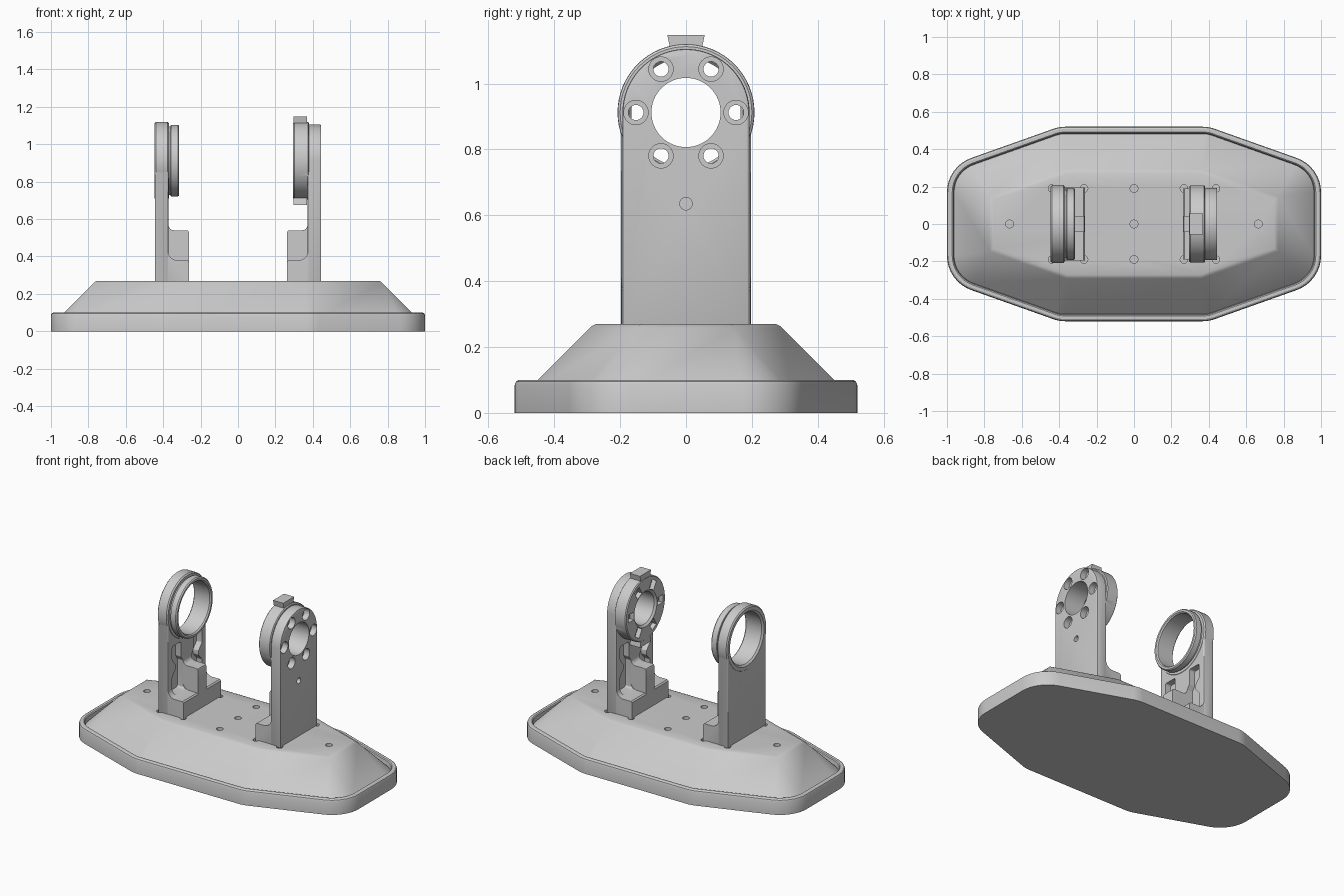
import bpy, bmesh, math
from mathutils import Vector

cube = bpy.data.objects.get("Cube")
if cube:
    bpy.data.objects.remove(cube, do_unlink=True)

grey = bpy.data.materials.new("plain grey")
grey.use_nodes = True
grey.diffuse_color = (0.6, 0.6, 0.6, 1)
grey.node_tree.nodes["Principled BSDF"].inputs["Base Color"].default_value = (0.6, 0.6, 0.6, 1)

AXIS_Z = 0.912   # height of the bore axis


def loft(name, rings):
    """Skin matching rings of points and cap both ends."""
    bm = bmesh.new()
    loops = [[bm.verts.new(p) for p in ring] for ring in rings]
    n = len(loops[0])
    for lo, hi in zip(loops, loops[1:]):
        for i in range(n):
            j = (i + 1) % n
            bm.faces.new((lo[i], lo[j], hi[j], hi[i]))
    bm.faces.new(loops[0][::-1])
    bm.faces.new(loops[-1])
    bmesh.ops.remove_doubles(bm, verts=bm.verts, dist=1e-5)
    bmesh.ops.recalc_face_normals(bm, faces=bm.faces)
    mesh = bpy.data.meshes.new(name)
    bm.to_mesh(mesh)
    bm.free()
    mesh.materials.append(grey)
    ob = bpy.data.objects.new(name, mesh)
    bpy.context.collection.objects.link(ob)
    return ob


def prism_x(name, pts, x0, x1):
    return loft(name, [[(x, y, z) for y, z in pts] for x in (x0, x1)])


def prism_y(name, pts, half):
    return loft(name, [[(x, y, z) for x, z in pts] for y in (-half, half)])


def circle(r, cy=0, cz=AXIS_Z, n=64):
    return [(cy + r * math.cos(math.tau * i / n), cz + r * math.sin(math.tau * i / n))
            for i in range(n)]


def turned_x(name, profile, s):
    """Turned part around the bore axis from (x, radius) pairs."""
    return loft(name, [[(s * x, y, z) for y, z in circle(r)] for x, r in profile])


def rounded(pts, r, steps=8):
    """Round every corner of a polygon."""
    pts = [Vector(p) for p in pts]
    out = []
    for i, p in enumerate(pts):
        a = (pts[i - 1] - p).normalized()
        b = (pts[(i + 1) % len(pts)] - p).normalized()
        if r <= 0:
            out += [p] * (steps + 1)
            continue
        half = a.angle(b) / 2
        c = p + (a + b).normalized() * r / math.sin(half)
        u, v = p + a * r / math.tan(half) - c, p + b * r / math.tan(half) - c
        out += [c + u.normalized().slerp(v.normalized(), k / steps) * r
                for k in range(steps + 1)]
    return out


def inset(pts, d):
    """Offset a convex polygon inward."""
    pts = [Vector(p) for p in pts]
    out = []
    for i, p in enumerate(pts):
        a = (pts[i - 1] - p).normalized()
        b = (pts[(i + 1) % len(pts)] - p).normalized()
        out.append(p + (a + b).normalized() * d / math.sin(a.angle(b) / 2))
    return out


def apply(ob, mod):
    bpy.context.view_layer.objects.active = ob
    bpy.ops.object.modifier_apply(modifier=mod.name)


def combine(ob, others, op):
    for other in others:
        mod = ob.modifiers.new("cut", 'BOOLEAN')
        mod.operation, mod.solver, mod.object = op, 'EXACT', other
        apply(ob, mod)
        bpy.data.objects.remove(other, do_unlink=True)


def smooth(ob):
    bpy.ops.object.select_all(action='DESELECT')
    ob.select_set(True)
    bpy.context.view_layer.objects.active = ob
    bpy.ops.object.shade_smooth_by_angle(angle=math.radians(30))


# Base: rounded outline with raised rim, groove and sloped sides
quarter = [(1, 0.307), (0.4, 0.52)]
outline = quarter + [(-x, y) for x, y in quarter[::-1]]
outline += [(-x, -y) for x, y in outline]
steps = [(0, 0), (0, 0.085), (0.004, 0.095), (0.012, 0.1), (0.028, 0.1), (0.034, 0.095),
         (0.038, 0.068), (0.228, 0.258), (0.236, 0.265), (0.248, 0.27)]
base = loft("base", [[(p.x, p.y, z) for p in rounded(inset(outline, d), 0.195 - d)]
                     for d, z in steps])


def drill(x, y, r, depth):
    return loft("drill", [[(px, py, z) for px, py in circle(r, x, y, 24)]
                          for z in (0.27 - depth, 0.3)])


holes = [drill(x, y, 0.021, 0.06)
         for x, y in [(0, 0), (0, 0.19), (0, -0.19), (0.665, 0), (-0.665, 0)]]
# Corner reliefs around each post foot
holes += [drill(s * x, t * 0.19, 0.02, 0.02)
          for s in (-1, 1) for t in (-1, 1) for x in (0.267, 0.438)]
combine(base, holes, 'DIFFERENCE')
smooth(base)


def fillet(cx, cz, r):
    """Concave quarter arc from the foot top up to the wall."""
    return [(cx + r * math.sin(a), cz - r * math.cos(a))
            for a in (math.pi / 2 * k / 8 for k in range(9))]


def post(name, s, half):
    """Round-topped plate with foot, pockets and central rib."""
    arc = [(half * math.cos(math.pi * k / 40), AXIS_Z + half * math.sin(math.pi * k / 40))
           for k in range(41)]
    ob = prism_x(name, [(-half, 0.26), (half, 0.26)] + arc, s * 0.372, s * 0.445)
    bev = ob.modifiers.new("edge", 'BEVEL')
    bev.width, bev.segments, bev.limit_method, bev.angle_limit = 0.007, 2, 'ANGLE', 1
    apply(ob, bev)

    foot = [(0.42, 0.26), (0.262, 0.26), (0.262, 0.372), (0.27, 0.38)]
    foot += fillet(0.325, 0.43, 0.05) + [(0.42, 0.43)]
    combine(ob, [prism_y("foot", [(s * x, z) for x, z in foot], half - 0.002)], 'UNION')

    # Wavy pockets either side of the rib
    wave = [(0.045, 0.385), (0.155, 0.385), (0.155, 0.5), (0.12, 0.54), (0.12, 0.57),
            (0.155, 0.61), (0.155, 0.7), (0.065, 0.7), (0.065, 0.6), (0.045, 0.57)]
    shape = rounded(wave, 0.012, 4)
    combine(ob, [prism_x("pocket", [(t * y, z) for y, z in shape], s * 0.3, s * 0.412)
                 for t in (-1, 1)], 'DIFFERENCE')

    rib = [(0.42, 0.3), (0.262, 0.3), (0.262, 0.528), (0.266, 0.537), (0.275, 0.54)]
    rib += fillet(0.342, 0.57, 0.03) + [(0.42, 0.57)]
    combine(ob, [prism_y("rib", [(s * x, z) for x, z in rib], 0.043)], 'UNION')
    return ob


# Post with the open stepped ring
ring_post = post("right_ring_post", -1, 0.198)
collar = turned_x("collar", [(0.446, 0.2), (0.439, 0.208), (0.378, 0.208), (0.37, 0.201),
                             (0.37, 0.183), (0.362, 0.183), (0.358, 0.192),
                             (0.322, 0.192), (0.315, 0.186)], -1)
combine(ring_post, [collar], 'UNION')
bore = turned_x("bore", [(0.46, 0.178), (0.446, 0.178), (0.436, 0.166),
                         (0.323, 0.166), (0.315, 0.173), (0.3, 0.173)], -1)
combine(ring_post, [bore], 'DIFFERENCE')
smooth(ring_post)

# Post with the keyed disc and bolt circle
disc_post = post("left_disc_post", 1, 0.193)
disc = turned_x("disc", [(0.295, 0.201), (0.301, 0.207), (0.375, 0.207), (0.38, 0.2)], 1)
key = [(-0.045, 0.18), (0.045, 0.18), (0.057, 0.236), (-0.057, 0.236)]
keys = [prism_x("key", [(y, AXIS_Z + t * z) for y, z in key], 0.296, 0.37) for t in (-1, 1)]
combine(disc_post, [disc] + keys, 'UNION')

cuts = [turned_x("bore", [(0.28, 0.118), (0.295, 0.118), (0.307, 0.105), (0.46, 0.105)], 1),
        prism_x("pin_hole", circle(0.019, 0, 0.635, 24), 0.4, 0.46)]
slot = [(0.122, -0.026), (0.18, -0.026), (0.18, 0.026), (0.122, 0.026)]
for k in range(6):
    c, d = math.cos(k * math.pi / 3), math.sin(k * math.pi / 3)
    y, z = 0.152 * c, AXIS_Z + 0.152 * d
    cuts += [prism_x("bolt_hole", circle(0.023, y, z, 24), 0.28, 0.46),
             prism_x("counterbore", circle(0.037, y, z, 32), 0.405, 0.46),
             prism_x("nut_slot", [(u * c - v * d, AXIS_Z + u * d + v * c) for u, v in slot],
                     0.28, 0.325)]
combine(disc_post, cuts, 'DIFFERENCE')
smooth(disc_post)
